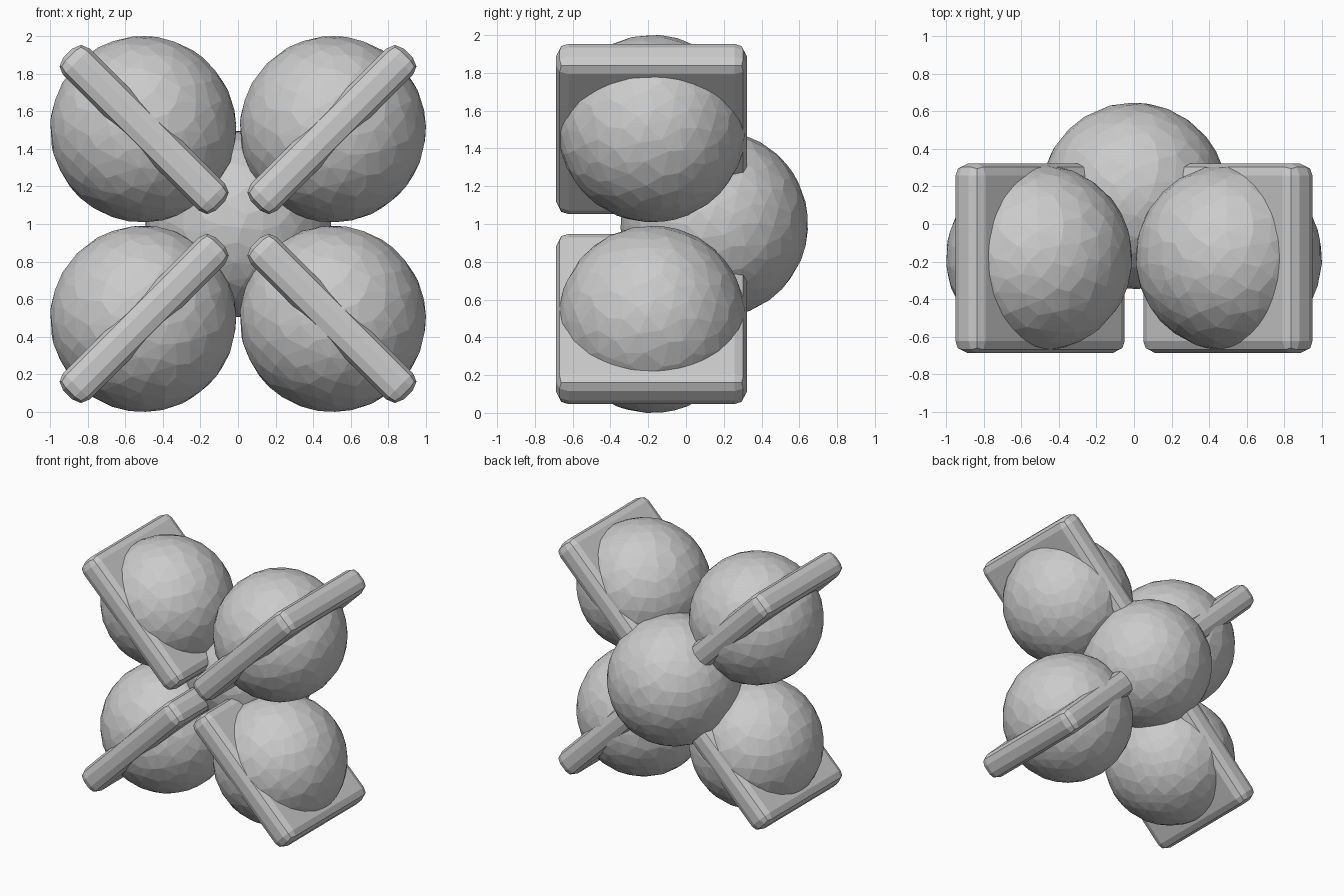
import bpy, bmesh, math
from mathutils import Matrix

if "Cube" in bpy.data.objects:
    bpy.data.objects.remove(bpy.data.objects["Cube"])


def finish(name, bm, location):
    mesh = bpy.data.meshes.new(name)
    bm.to_mesh(mesh)
    bm.free()
    obj = bpy.data.objects.new(name, mesh)
    bpy.context.collection.objects.link(obj)
    obj.location = location
    return obj


def faceted_ball(name, location, radius):
    bm = bmesh.new()
    bmesh.ops.create_icosphere(bm, subdivisions=5, radius=radius)
    ball = finish(name, bm, location)
    # uneven low-poly facets
    dec = ball.modifiers.new("facets", 'DECIMATE')
    dec.ratio = 0.12
    return ball


def rounded_plate(name, location, size, angle):
    bm = bmesh.new()
    bmesh.ops.create_cube(bm, size=1.0)
    bmesh.ops.transform(bm, matrix=Matrix.Diagonal((*size, 1)), verts=bm.verts)
    plate = finish(name, bm, location)
    plate.rotation_euler = (0, angle, 0)
    bev = plate.modifiers.new("rounded edges", 'BEVEL')
    bev.width = 0.065
    bev.segments = 2
    return plate


# Central ball, set back behind the four others
faceted_ball("centre_ball", (0, 0.15, 1), 0.495)

# Four outer balls, each split by a diagonal plate through its middle
for sx, side in ((-1, "left"), (1, "right")):
    for sz, level in ((-1, "lower"), (1, "upper")):
        faceted_ball(f"{level}_{side}_ball",
                     (sx * 0.505, -0.18, 1 + sz * 0.505), 0.495)
        rounded_plate(f"{level}_{side}_plate",
                      (sx * 0.5, -0.183, 1 + sz * 0.503),
                      (1.15, 1.01, 0.2), -sx * sz * math.pi / 4)
